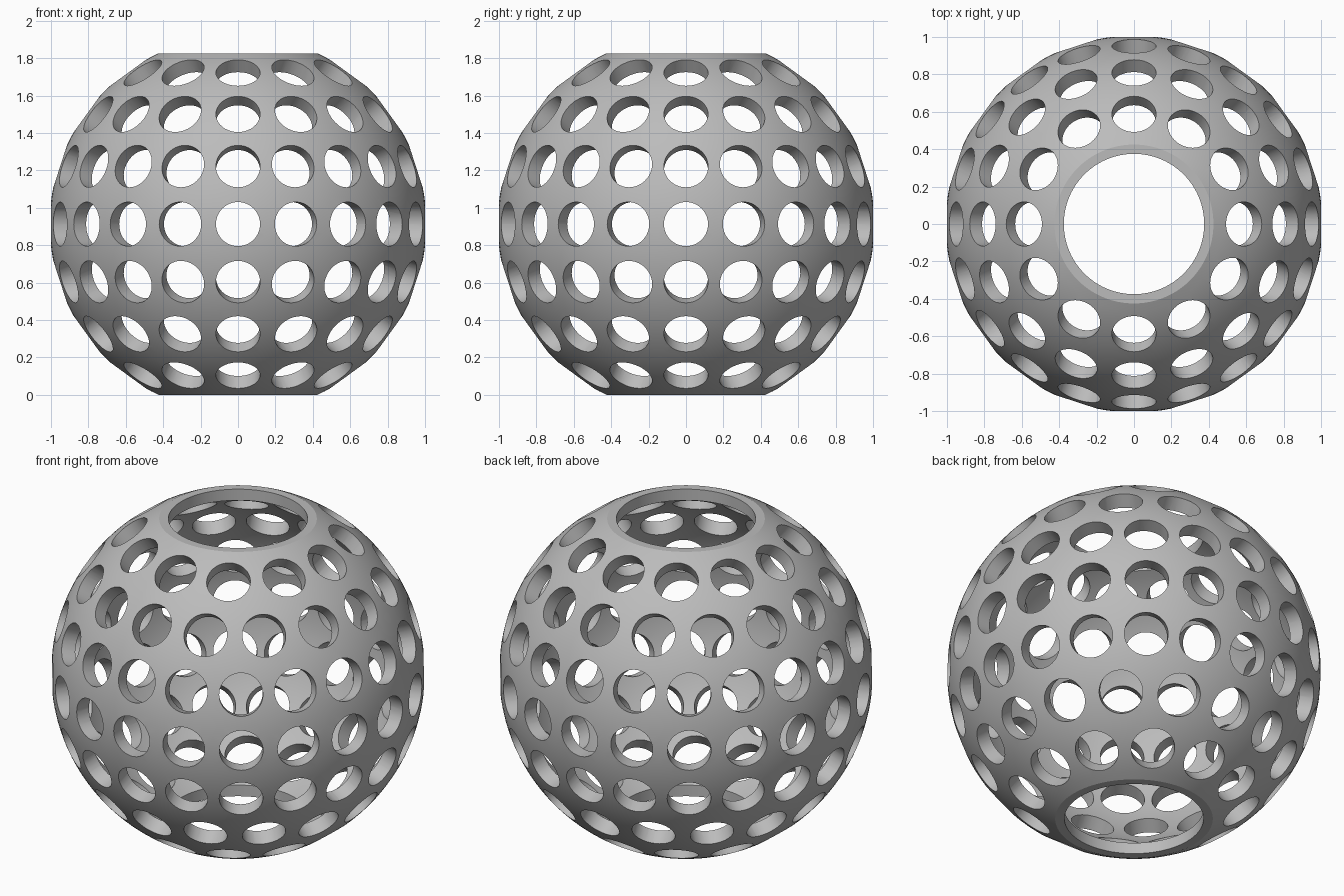
import bpy, bmesh, math
from mathutils import Matrix, Vector

OUTER, INNER = 1.007, 0.926      # shell radii
HALF = 0.913                     # half height after the poles are cut flat
MOUTH = 0.375                    # radius of the top and bottom openings
HOLE = 0.118                     # radius of the round wall holes
TURNS = 120                      # segments around the shell

cube = bpy.data.objects.get("Cube")
if cube:
    bpy.data.objects.remove(cube, do_unlink=True)

grey = bpy.data.materials.new("plain grey")
grey.use_nodes = True
colour = (0.5, 0.5, 0.5, 1)
grey.diffuse_color = colour
grey.node_tree.nodes["Principled BSDF"].inputs["Base Color"].default_value = colour


def make_object(name, bm):
    bmesh.ops.recalc_face_normals(bm, faces=bm.faces)
    mesh = bpy.data.meshes.new(name)
    bm.to_mesh(mesh)
    bm.free()
    mesh.materials.append(grey)
    obj = bpy.data.objects.new(name, mesh)
    bpy.context.collection.objects.link(obj)
    obj.location.z = HALF
    return obj


def arc(radius, limit, steps):
    angles = [limit * (2 * i / steps - 1) for i in range(steps + 1)]
    return [Vector((radius * math.cos(a), 0, radius * math.sin(a))) for a in angles]


# Hollow shell: closed wall section turned around the z axis
section = arc(OUTER, math.asin(HALF / OUTER), 48)
section.append(Vector((MOUTH, 0, HALF)))
section.extend(reversed(arc(INNER, math.acos(MOUTH / INNER), 48)))
section.append(Vector((MOUTH, 0, -HALF)))
bm = bmesh.new()
rings = []
for i in range(TURNS):
    turn = Matrix.Rotation(math.tau * i / TURNS, 3, "Z")
    rings.append([bm.verts.new(turn @ p) for p in section])
for i, ring in enumerate(rings):
    previous = rings[i - 1]
    for j in range(len(ring)):
        bm.faces.new((previous[j - 1], ring[j - 1], ring[j], previous[j]))
shell = make_object("perforated_shell", bm)

# Radial drill pins, one ring per latitude
bm = bmesh.new()
for latitude, count in ((0, 20), (18, 20), (36, 16), (54, 12)):
    for side in ((1, -1) if latitude else (1,)):
        for i in range(count):
            turn = Matrix.Rotation(math.tau * i / count, 4, "Z")
            tilt = Matrix.Rotation(math.radians(90 - side * latitude), 4, "Y")
            bmesh.ops.create_cone(bm, cap_ends=True, segments=40, radius1=HOLE,
                                  radius2=HOLE, depth=0.26,
                                  matrix=turn @ tilt @ Matrix.Translation((0, 0, 0.99)))
pins = make_object("hole_cutter", bm)
pins.hide_render = True

# Drill the wall, then smooth everything but the hole rims
drill = shell.modifiers.new("holes", "BOOLEAN")
drill.operation = "DIFFERENCE"
drill.solver = "MANIFOLD"
drill.object = pins
bpy.ops.object.select_all(action="DESELECT")
shell.select_set(True)
bpy.context.view_layer.objects.active = shell
bpy.ops.object.modifier_apply(modifier=drill.name)
bpy.data.objects.remove(pins, do_unlink=True)
bpy.ops.object.shade_smooth_by_angle(angle=math.radians(25))
